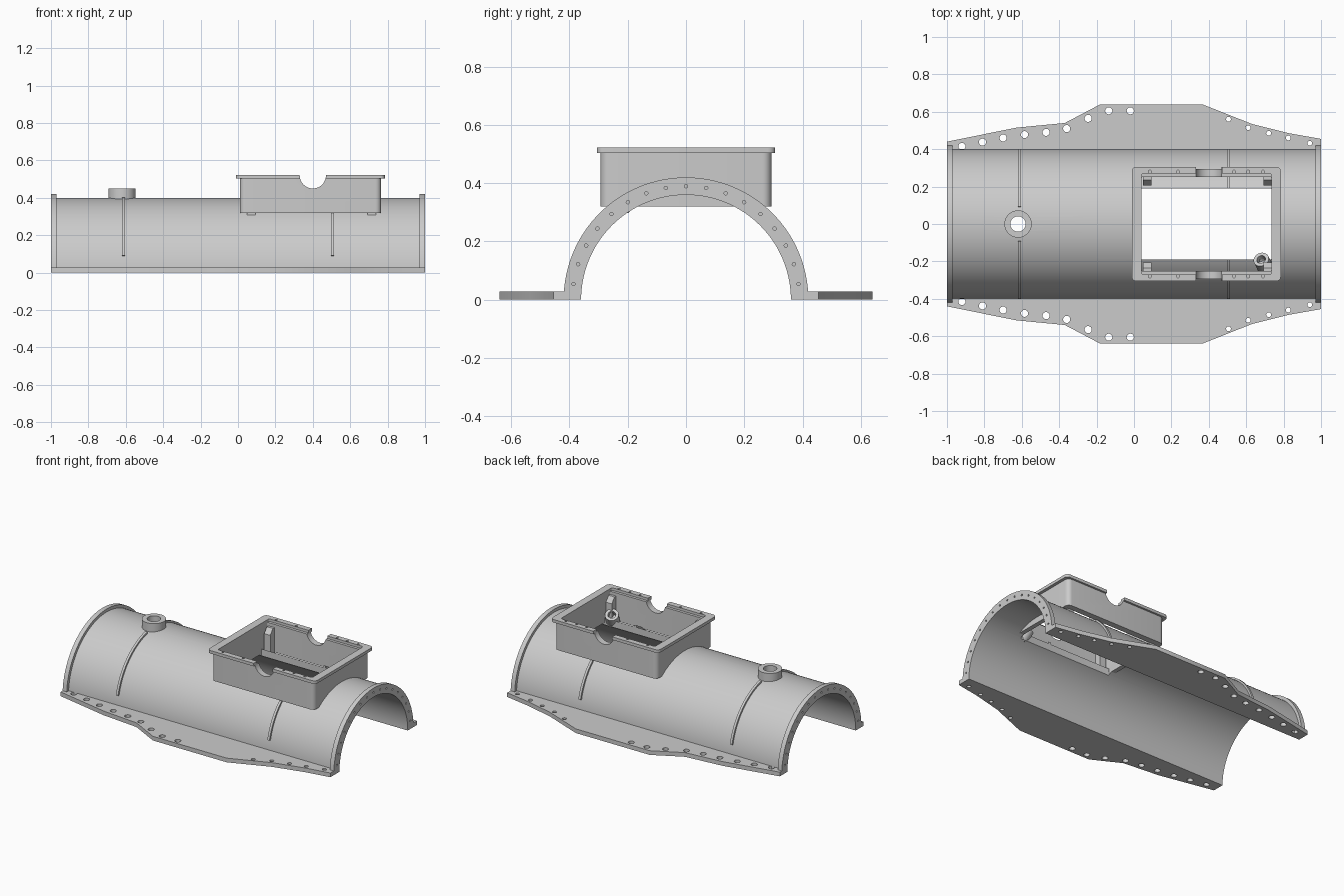
import bpy, bmesh
from math import sin, cos, pi, radians
from mathutils import Matrix, Vector

cube = bpy.data.objects.get("Cube")
if cube:
    bpy.data.objects.remove(cube)

grey = bpy.data.materials.new("cast_grey")
grey.use_nodes = True
GREY = (0.6, 0.6, 0.6, 1)
grey.diffuse_color = GREY
grey.node_tree.nodes["Principled BSDF"].inputs["Base Color"].default_value = GREY


def finish(name, bm):
    bmesh.ops.recalc_face_normals(bm, faces=bm.faces)
    mesh = bpy.data.meshes.new(name)
    bm.to_mesh(mesh)
    bm.free()
    mesh.materials.append(grey)
    ob = bpy.data.objects.new(name, mesh)
    bpy.context.collection.objects.link(ob)
    return ob


def activate(ob):
    bpy.ops.object.select_all(action='DESELECT')
    ob.select_set(True)
    bpy.context.view_layer.objects.active = ob


def extrude(name, points, offset):
    """Extrude a closed planar outline along an offset."""
    bm = bmesh.new()
    face = bm.faces.new([bm.verts.new(p) for p in points])
    new = bmesh.ops.extrude_face_region(bm, geom=[face])["geom"]
    bmesh.ops.translate(bm, vec=offset,
                        verts=[v for v in new if isinstance(v, bmesh.types.BMVert)])
    return finish(name, bm)


def arch(name, x, width, inner, outer, start=0, end=180, steps=64):
    """Part of a ring around the x axis."""
    angles = [radians(start + (end - start) * i / steps) for i in range(steps + 1)]
    pts = [(x, outer * cos(a), outer * sin(a)) for a in angles]
    pts += [(x, inner * cos(a), inner * sin(a)) for a in reversed(angles)]
    return extrude(name, pts, (width, 0, 0))


def rods(name, centres, radius, length, axis=(0, 0, 1), sides=24):
    """Several equal cylinders in one mesh."""
    turn = Vector((0, 0, 1)).rotation_difference(Vector(axis)).to_matrix().to_4x4()
    bm = bmesh.new()
    for c in centres:
        bmesh.ops.create_cone(bm, cap_ends=True, segments=sides, radius1=radius,
                              radius2=radius, depth=length,
                              matrix=Matrix.Translation(c) @ turn)
    return finish(name, bm)


def rounded_box(name, x0, x1, y, z0, z1, r):
    """Box with rounded upright edges, symmetric in y."""
    pts = []
    for i, (cx, cy) in enumerate([(x1 - r, y - r), (x0 + r, y - r),
                                  (x0 + r, r - y), (x1 - r, r - y)]):
        for k in range(7):
            a = (i + k / 6) * pi / 2
            pts.append((cx + r * cos(a), cy + r * sin(a), z0))
    return extrude(name, pts, (0, 0, z1 - z0))


def cut(targets, cutter):
    for ob in targets:
        mod = ob.modifiers.new("cut", 'BOOLEAN')
        mod.operation, mod.solver, mod.object = 'DIFFERENCE', 'EXACT', cutter
        activate(ob)
        bpy.ops.object.modifier_apply(modifier=mod.name)
    bpy.data.objects.remove(cutter)


# Half-round shell with thicker end rings
shell = arch("shell", -0.99, 1.98, 0.36, 0.40)
end_rings = [arch("end_ring_right", -1, 0.03, 0.36, 0.42),
             arch("end_ring_left", 0.97, 0.03, 0.36, 0.42)]
bolt_angles = [radians(8 + 164 * i / 16) for i in range(17)]
for ring, x in zip(end_rings, (-1, 1)):
    cut([ring], rods("bolt_cutter", [(x, 0.39 * cos(a), 0.39 * sin(a)) for a in bolt_angles],
                     0.006, 0.03, (1, 0, 0), 10))

# Raised ribs around the shell
ribs = []
for label, x in (("right", -0.62), ("left", 0.497)):
    for side, start in (("back", 13), ("front", 103)):
        ribs.append(arch(f"rib_{label}_{side}", x, 0.016, 0.39, 0.412, start, start + 64, 24))

# Side flanges with bolt holes
outline = [(-1, 0.44), (-0.63, 0.515), (-0.37, 0.54), (-0.18, 0.64),
           (0.365, 0.64), (0.63, 0.535), (0.83, 0.485), (1, 0.455)]
large = [(-0.92, 0.415), (-0.81, 0.438), (-0.7, 0.46), (-0.585, 0.478), (-0.47, 0.49),
         (-0.36, 0.51), (-0.245, 0.565), (-0.135, 0.605), (-0.02, 0.605)]
small = [(0.505, 0.56), (0.61, 0.515), (0.72, 0.485), (0.825, 0.46), (0.94, 0.432)]
flanges = []
for label, s in (("back", 1), ("front", -1)):
    pts = [(-1, s * 0.385, 0)] + [(x, s * y, 0) for x, y in outline] + [(1, s * 0.385, 0)]
    flange = extrude(f"flange_{label}", pts, (0, 0, 0.028))
    for holes, r in ((large, 0.019), (small, 0.013)):
        cut([flange], rods("hole_cutter", [(x, s * y, 0) for x, y in holes], r, 0.2))
    flanges.append(flange)

# Filler neck on the crown
neck = rods("filler_neck", [(-0.62, 0, 0.417)], 0.073, 0.066, sides=48)
cut([neck, shell], rods("neck_cutter", [(-0.62, 0, 0.4)], 0.041, 0.4, sides=32))

# Rectangular hatch opening through the shell
cut([shell] + ribs, rounded_box("opening_cutter", 0.04, 0.735, 0.19, 0.2, 0.6, 0.005))

# Hatch walls and rim
walls = rounded_box("hatch_walls", 0.01, 0.765, 0.293, 0.32, 0.506, 0.03)
cut([walls], rounded_box("wall_cutter", 0.04, 0.735, 0.252, 0.2, 0.7, 0.008))
rim = rounded_box("hatch_rim", -0.012, 0.785, 0.306, 0.503, 0.523, 0.025)
cut([rim], rounded_box("rim_cutter", 0.04, 0.735, 0.27, 0.4, 0.7, 0.012))
cut([walls, rim], rods("notch_cutter", [(0.4, 0, 0.52)], 0.07, 1, (0, 1, 0), 48))
screws = [(x, s * 0.28, 0.523) for x in (0.085, 0.235, 0.535, 0.61, 0.69) for s in (1, -1)]
cut([rim], rods("screw_cutter", screws, 0.008, 0.02, sides=12))

# Corner posts inside the hatch, with slanted tops
posts = []
for i, x in enumerate((0.048, 0.692)):
    for label, s in (("back", 1), ("front", -1)):
        pts = [(x, s * y, z) for y, z in
               ((0.207, 0.30), (0.255, 0.30), (0.255, 0.485), (0.235, 0.485), (0.207, 0.45))]
        posts.append(extrude(f"hatch_post_{label}_{i + 1}", pts, (0.045, 0, 0)))

# Tilted pipe stub in one corner
tilt = Vector((-0.25, 0.5, 0.8)).normalized()
stub_at = Vector((0.69, -0.21, 0.355))
stub = rods("pipe_stub", [stub_at], 0.042, 0.08, tilt, 32)
cut([stub], rods("stub_cutter", [stub_at + tilt * 0.04], 0.024, 0.08, tilt))

# Smooth the round surfaces, keeping hard edges
for ob in [shell, neck, walls, rim, stub] + end_rings + ribs + flanges + posts:
    activate(ob)
    bpy.ops.object.shade_smooth_by_angle(angle=radians(30))
